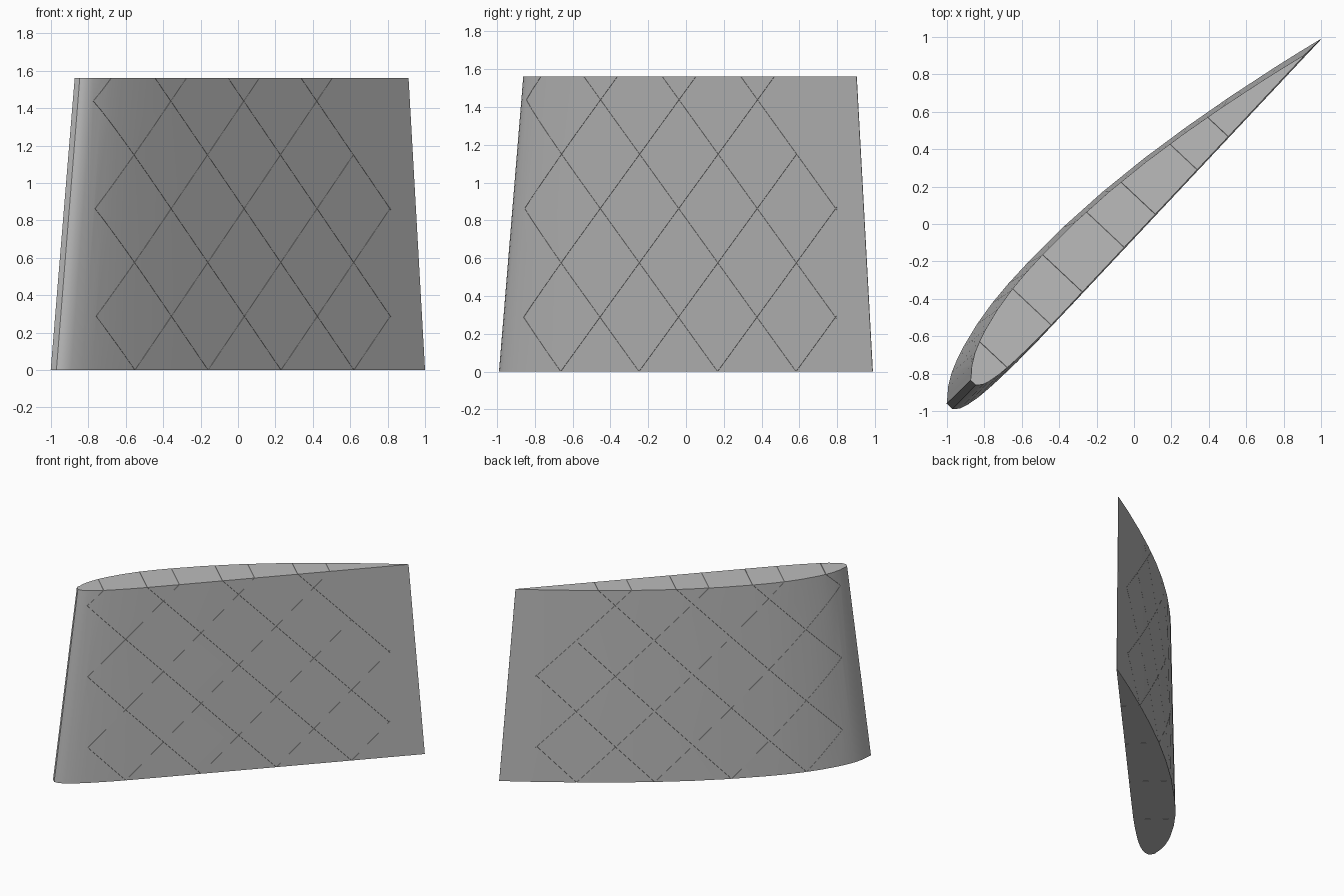
import bpy, bmesh, math
from mathutils import Vector

if "Cube" in bpy.data.objects:
    bpy.data.objects.remove(bpy.data.objects["Cube"])

HEIGHT, CHORD, ANGLE = 1.56, 2.79, math.radians(46.8)
ALONG = Vector((math.cos(ANGLE), math.sin(ANGLE), 0))    # nose to trailing edge
ACROSS = Vector((-math.sin(ANGLE), math.cos(ANGLE), 0))  # flat side to curved side
TIP_LOW, TIP_HIGH, TAPER = Vector((1, 0.987, 0)), Vector((0.912, 0.902, HEIGHT)), 0.892

grey = bpy.data.materials.new("grey")
grey.diffuse_color = (0.5, 0.5, 0.5, 1)
grey.use_nodes = True
grey.node_tree.nodes["Principled BSDF"].inputs["Base Color"].default_value = grey.diffuse_color

# Flat-bottomed aerofoil, in percent of the chord
upper = [(0, 4.5), (0.5, 4.9), (1.25, 5.45), (2.5, 6.5), (5, 7.9), (7.5, 8.85), (10, 9.6),
         (15, 10.69), (20, 11.36), (25, 11.65), (30, 11.7), (40, 11.4), (50, 10.52),
         (60, 9.15), (70, 7.35), (80, 5.22), (90, 2.8), (95, 1.49), (100, 0.1)]
lower = [(100, 0), (30, 0), (20, 0.03), (15, 0.15), (10, 0.42), (7.5, 0.63), (5, 0.93),
         (2.5, 1.47), (1.25, 1.93), (0.5, 2.5), (0, 3.0)]


def section(tip, scale):
    c = CHORD * scale / 100
    return [tip + ALONG * (u - 100) * c + ACROSS * v * c for u, v in upper + lower]


def make_object(name, bm):
    bmesh.ops.recalc_face_normals(bm, faces=bm.faces)
    mesh = bpy.data.meshes.new(name)
    bm.to_mesh(mesh)
    bm.free()
    obj = bpy.data.objects.new(name, mesh)
    bpy.context.collection.objects.link(obj)
    return obj


def loft(bm, first, second):
    a, b = ([bm.verts.new(p) for p in ring] for ring in (first, second))
    n = len(a)
    for i in range(n):
        bm.faces.new((a[i], a[(i + 1) % n], b[(i + 1) % n], b[i]))
    bm.faces.new(a[::-1])
    bm.faces.new(b)


# Tapered wing body
bm = bmesh.new()
loft(bm, section(TIP_LOW, 1), section(TIP_HIGH, TAPER))
wing = make_object("wing_section", bm)
wing.data.materials.append(grey)

# Thin diagonal slots: start and end as x, z on the flat side
X0, X1, DX, DZ = -0.745, 0.82, 0.39, 0.575
SLOPE = DZ / DX


def slots(name, lines):
    bm = bmesh.new()
    for xa, za, xb, zb in lines:
        ends = [TIP_LOW + ALONG * ((x - 1) / ALONG.x) + Vector((0, 0, z))
                for x, z in ((xa, za), (xb, zb))]
        side = (ends[1] - ends[0]).normalized().cross(ACROSS) * 0.0008
        near, far = ([e + ACROSS * d + side * s for e, s in
                      ((ends[0], -1), (ends[1], -1), (ends[1], 1), (ends[0], 1))]
                     for d in (-0.3, 0.6))
        loft(bm, near, far)
    cutter = make_object(name, bm)
    cutter.hide_render = True
    cutter.hide_set(True)
    return cutter


over = 0.05
falling, rising = [], []
for k in range(6):
    x = -0.55 + DX * k                       # where a falling slot meets the base
    left = max(X0, x - (HEIGHT + over) / SLOPE)
    right = min(X1, x + over / SLOPE)
    falling.append((left, (x - left) * SLOPE, right, (x - right) * SLOPE))
for k in range(-3, 4):
    x = -0.55 + DX * k                       # where a rising slot meets the base
    left = max(X0, x - over / SLOPE)
    right = min(0.62 if k == 1 else X1, x + (HEIGHT + over) / SLOPE)
    rising.append((left, (left - x) * SLOPE, right, (right - x) * SLOPE))

bpy.context.view_layer.objects.active = wing
wing.select_set(True)
for name, lines in (("falling_slot_cutter", falling), ("rising_slot_cutter", rising)):
    cutter = slots(name, lines)
    mod = wing.modifiers.new(name, "BOOLEAN")
    mod.operation, mod.solver, mod.object = "DIFFERENCE", "EXACT", cutter
    bpy.ops.object.modifier_apply(modifier=mod.name)
    bpy.data.objects.remove(cutter)
bpy.ops.object.shade_smooth_by_angle(angle=math.radians(30))
